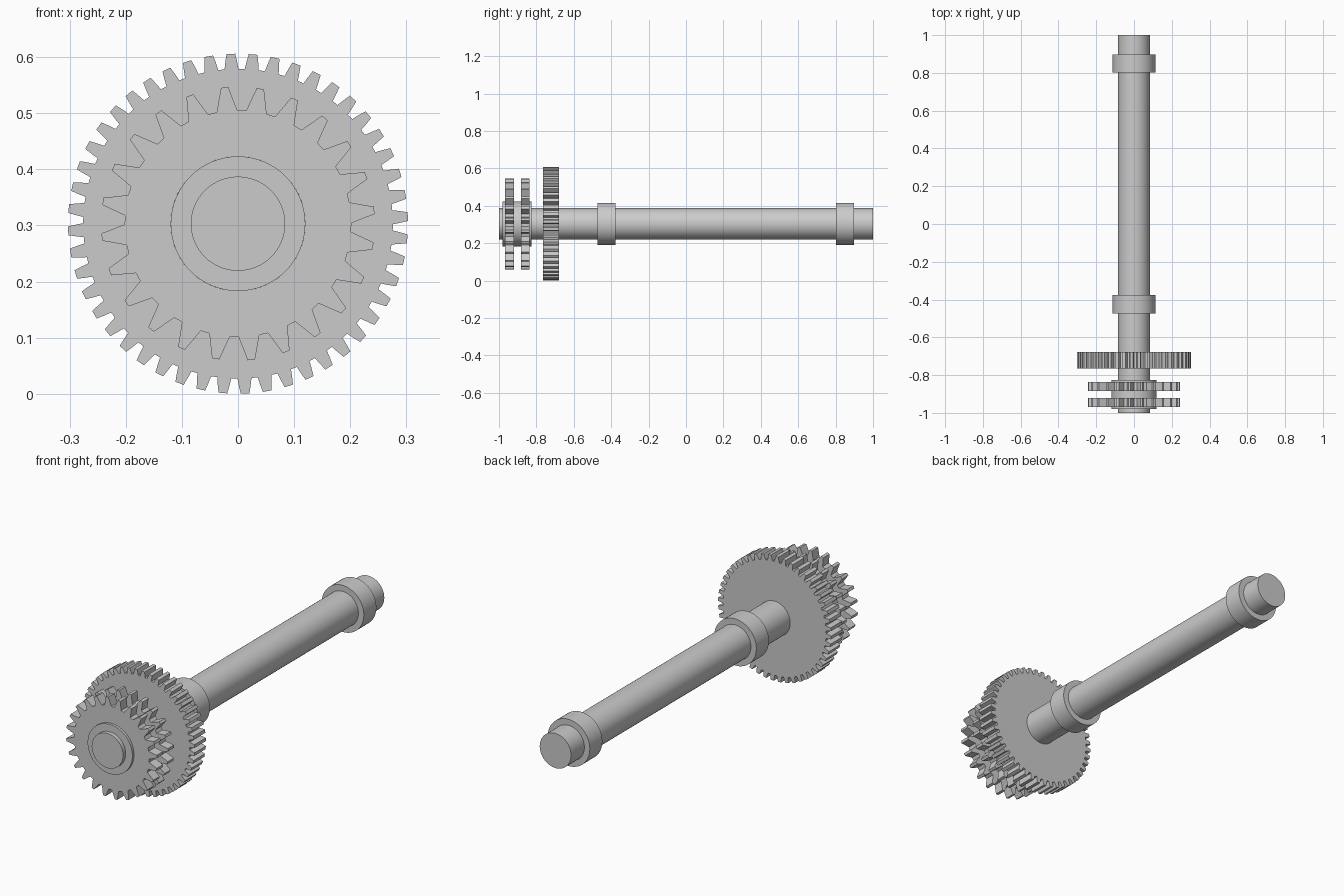
import bpy, bmesh
from math import pi, sin, cos, radians

if "Cube" in bpy.data.objects:
    bpy.data.objects.remove(bpy.data.objects["Cube"])

AXIS_Z = 0.303


def make_prism(name, rings, y0, y1):
    """Extrude one closed outline, with an optional matching bore outline, along y."""
    bm = bmesh.new()
    loops = [[[bm.verts.new((x, y, z + AXIS_Z)) for x, z in ring] for y in (y0, y1)]
             for ring in rings]
    n = len(rings[0])
    for front, back in loops:
        for i in range(n):
            j = (i + 1) % n
            bm.faces.new((front[i], front[j], back[j], back[i]))
    for end in (0, 1):
        if len(loops) == 1:
            bm.faces.new(loops[0][end])
        else:
            outer, inner = loops[0][end], loops[1][end]
            for i in range(n):
                j = (i + 1) % n
                bm.faces.new((outer[i], outer[j], inner[j], inner[i]))
    bmesh.ops.recalc_face_normals(bm, faces=bm.faces[:])
    mesh = bpy.data.meshes.new(name)
    bm.to_mesh(mesh)
    bm.free()
    obj = bpy.data.objects.new(name, mesh)
    bpy.context.collection.objects.link(obj)
    bpy.ops.object.select_all(action='DESELECT')
    obj.select_set(True)
    bpy.context.view_layer.objects.active = obj
    bpy.ops.object.shade_smooth_by_angle(angle=radians(20))
    return obj


def circle(r, n=64):
    return [(r * cos(2 * pi * i / n), r * sin(2 * pi * i / n)) for i in range(n)]


def gear(name, teeth, profile, first_angle, bore, y0, y1):
    """profile: (radius, half thickness) pairs from tooth root to tip."""
    points = [(r, -w) for r, w in profile] + [(r, w) for r, w in reversed(profile)]
    outer, inner = [], []
    for t in range(teeth):
        base = radians(first_angle) + 2 * pi * t / teeth
        for r, w in points:
            a = base + w / r
            outer.append((r * sin(a), r * cos(a)))
            inner.append((bore * sin(a), bore * cos(a)))
    return make_prism(name, [outer, inner], y0, y1)


# Main shaft
SHAFT_R = 0.084
make_prism("shaft", [circle(SHAFT_R)], -1.0, 1.0)

# Large spur gear
gear("large_gear", 48, [(0.276, 0.0125), (0.289, 0.0105), (0.303, 0.0078)],
     5.1, SHAFT_R, -0.765, -0.678)

# Double sprocket on a shared hub
HUB_R = 0.12
make_prism("sprocket_hub", [circle(HUB_R), circle(SHAFT_R)], -0.98, -0.825)
for label, y0, y1 in (("front", -0.968, -0.92), ("rear", -0.883, -0.837)):
    gear(label + "_sprocket", 24, [(0.202, 0.0185), (0.244, 0.0065)],
         9.4, HUB_R, y0, y1)

# Bearing rings, in a lighter grey
light = bpy.data.materials.new("light_grey")
light.diffuse_color = (0.62, 0.62, 0.62, 1)
light.use_nodes = True
light.node_tree.nodes["Principled BSDF"].inputs["Base Color"].default_value = light.diffuse_color
for label, y0, y1 in (("front", -0.473, -0.377), ("rear", 0.802, 0.898)):
    ring = make_prism(label + "_bearing", [circle(0.113), circle(SHAFT_R)], y0, y1)
    ring.data.materials.append(light)
